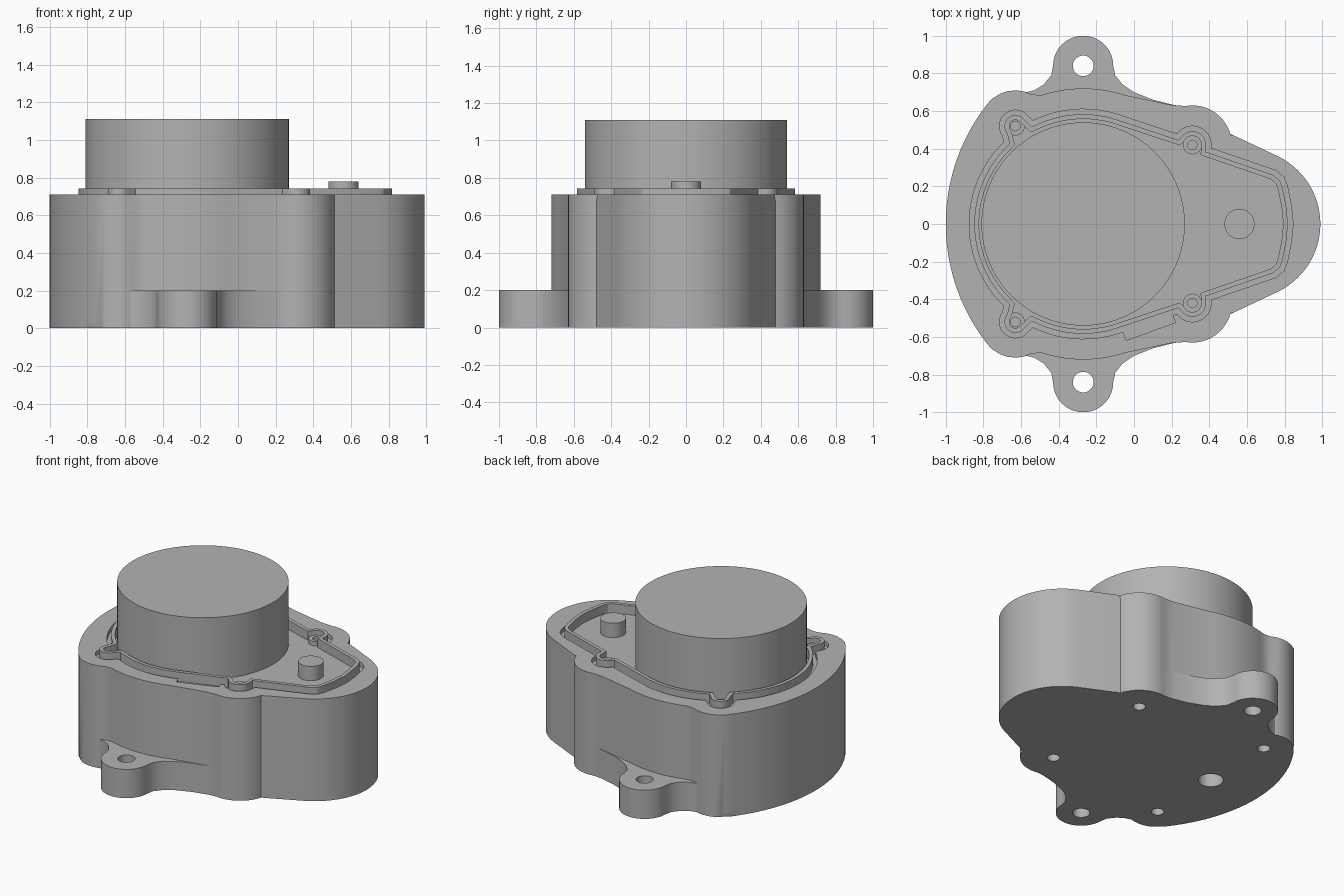
import bpy, bmesh
from math import sin, cos, radians
from mathutils import Vector

if "Cube" in bpy.data.objects:
    bpy.data.objects.remove(bpy.data.objects["Cube"])

grey = bpy.data.materials.new("cast_grey")
grey.use_nodes = True
COLOUR = (0.45, 0.45, 0.45, 1)
grey.diffuse_color = COLOUR
grey.node_tree.nodes["Principled BSDF"].inputs["Base Color"].default_value = COLOUR


def arc(x, y, r, a0, a1, n):
    return [(x + r * cos(radians(a0 + (a1 - a0) * i / n)),
             y + r * sin(radians(a0 + (a1 - a0) * i / n))) for i in range(n + 1)]


def circle(x, y, r, n=32):
    return arc(x, y, r, 0, 360, n)[:-1]


def mirrored(half):
    """Close a counter-clockwise upper half outline across y = 0."""
    return half + [(x, -y) for x, y in reversed(half) if y > 1e-4]


def inset(points, d):
    """Shift a counter-clockwise outline inwards by d."""
    result = []
    for i, p in enumerate(points):
        p = Vector(p)
        a = (p - Vector(points[i - 1])).normalized()
        b = (Vector(points[(i + 1) % len(points)]) - p).normalized()
        na, nb = Vector((-a.y, a.x)), Vector((-b.y, b.x))
        result.append(tuple(p + (na + nb) * d / (1 + na.dot(nb))))
    return result


def prism(name, outer, z0, z1, inner=None, fillet=None, size=0.03):
    """Extrude an outline, as a solid or a ring, rounding the edges picked by fillet."""
    bm = bmesh.new()
    loops = [[bm.verts.new((x, y, z)) for x, y in pts]
             for pts in (outer, inner) if pts for z in (z0, z1)]
    n = len(outer)

    def bridge(a, b):
        for i in range(n):
            j = (i + 1) % n
            bm.faces.new((a[i], a[j], b[j], b[i]))

    bridge(loops[0], loops[1])
    if inner:
        bridge(loops[1], loops[3])
        bridge(loops[3], loops[2])
        bridge(loops[2], loops[0])
    else:
        bm.faces.new(loops[1])
        bm.faces.new(list(reversed(loops[0])))
    if fillet:
        edges = [e for e in bm.edges if all(fillet(v.co) for v in e.verts)]
        bmesh.ops.bevel(bm, geom=edges, offset=size, segments=5, profile=0.5, affect='EDGES')
    bmesh.ops.recalc_face_normals(bm, faces=bm.faces)
    mesh = bpy.data.meshes.new(name)
    bm.to_mesh(mesh)
    bm.free()
    obj = bpy.data.objects.new(name, mesh)
    obj.data.materials.append(grey)
    bpy.context.collection.objects.link(obj)
    return obj


def combine(target, other, operation):
    mod = target.modifiers.new("boolean", 'BOOLEAN')
    mod.operation, mod.solver, mod.object = operation, 'EXACT', other
    bpy.context.view_layer.objects.active = target
    bpy.ops.object.modifier_apply(modifier=mod.name)
    bpy.data.objects.remove(other)


TOP, FLOOR = 0.71, 0.68
MOTOR = (-0.27, 0)
FRONT_SCREW, REAR_SCREW = (0.31, 0.42), (-0.63, 0.52)

# Main housing with corner bosses and a rounded lower rear edge
housing = prism("housing", mirrored(
    arc(*FRONT_SCREW, 0.21, 8, 100, 14) + [(0.2, 0.632)]
    + arc(*MOTOR, 0.72, 72, 108, 10)
    + arc(*REAR_SCREW, 0.19, 62, 115, 4)
    + arc(0.03, 0, 1.03, 140, 180, 16)), 0, TOP,
    fillet=lambda c: c.z < 0.01 and c.x < -0.75)

# Rounded nose
nose = prism("nose", mirrored(
    arc(0.59, 0, 0.4, 0, 67, 16) + [(0.53, 0.47), (0.33, 0.552)]), 0, TOP,
    fillet=lambda c: c.z > 0.7, size=0.04)
combine(housing, nose, 'UNION')

# Mounting ears
ear = ([(0.28, 0.5), (0.28, 0.62), (0.2, 0.635), (0.1, 0.66), (0, 0.7), (-0.06, 0.74), (-0.1, 0.79)]
       + arc(-0.27, 0.84, 0.16, 0, 180, 20)
       + [(-0.44, 0.79), (-0.48, 0.74), (-0.53, 0.71), (-0.57, 0.7), (-0.57, 0.5)])
for side in (1, -1):
    tab = prism("mounting_ear", [(x, y * side) for x, y in ear], 0, 0.2)
    combine(housing, tab, 'UNION')

# Lid recess and the side notch beside it
recess = mirrored(
    [(0.845, 0), (0.835, 0.1), (0.815, 0.2), (0.795, 0.25), (0.75, 0.285)]
    + arc(*FRONT_SCREW, 0.1, -10, 145, 14)
    + arc(*MOTOR, 0.61, 74, 116, 10)
    + arc(*REAR_SCREW, 0.085, 45, 215, 14)
    + arc(*MOTOR, 0.605, 134, 180, 12))
combine(housing, prism("recess_cutter", recess, FLOOR, 1), 'DIFFERENCE')
notch = [(-0.06, -0.57), (-0.04, -0.618), (0.22, -0.523), (0.2, -0.47)]
combine(housing, prism("notch_cutter", notch, FLOOR, 1), 'DIFFERENCE')

# Holes: through the ears, blind from below for screws and shaft
for side in (1, -1):
    for (x, y), r, z0, z1 in (((-0.27, 0.84), 0.055, -1, 1),
                              (FRONT_SCREW, 0.04, -1, 0.25),
                              (REAR_SCREW, 0.04, -1, 0.25),
                              (FRONT_SCREW, 0.025, 0.5, 1),
                              (REAR_SCREW, 0.025, 0.5, 1)):
        combine(housing, prism("hole_cutter", circle(x, side * y, r), z0, z1), 'DIFFERENCE')
combine(housing, prism("shaft_cutter", circle(-0.63, 0, 0.08), -1, 0.3), 'DIFFERENCE')
parts = [housing]

# Raised lip, screw collars, motor and pin
parts.append(prism("lid_lip", inset(recess, 0.027), FLOOR - 0.01, 0.743, inset(recess, 0.052)))
for side, label in ((1, "back"), (-1, "front")):
    for (x, y), place in ((FRONT_SCREW, "nose"), (REAR_SCREW, "rear")):
        parts.append(prism(f"{label}_{place}_screw_collar", circle(x, side * y, 0.05),
                           FLOOR - 0.01, TOP, circle(x, side * y, 0.025)))
parts.append(prism("motor", circle(*MOTOR, 0.54, 96), FLOOR - 0.02, 1.11))
parts.append(prism("pin", circle(0.56, 0, 0.08, 40), FLOOR - 0.02, 0.78))

bpy.ops.object.select_all(action='DESELECT')
for obj in parts:
    obj.select_set(True)
bpy.context.view_layer.objects.active = housing
bpy.ops.object.shade_smooth_by_angle(angle=radians(30))
